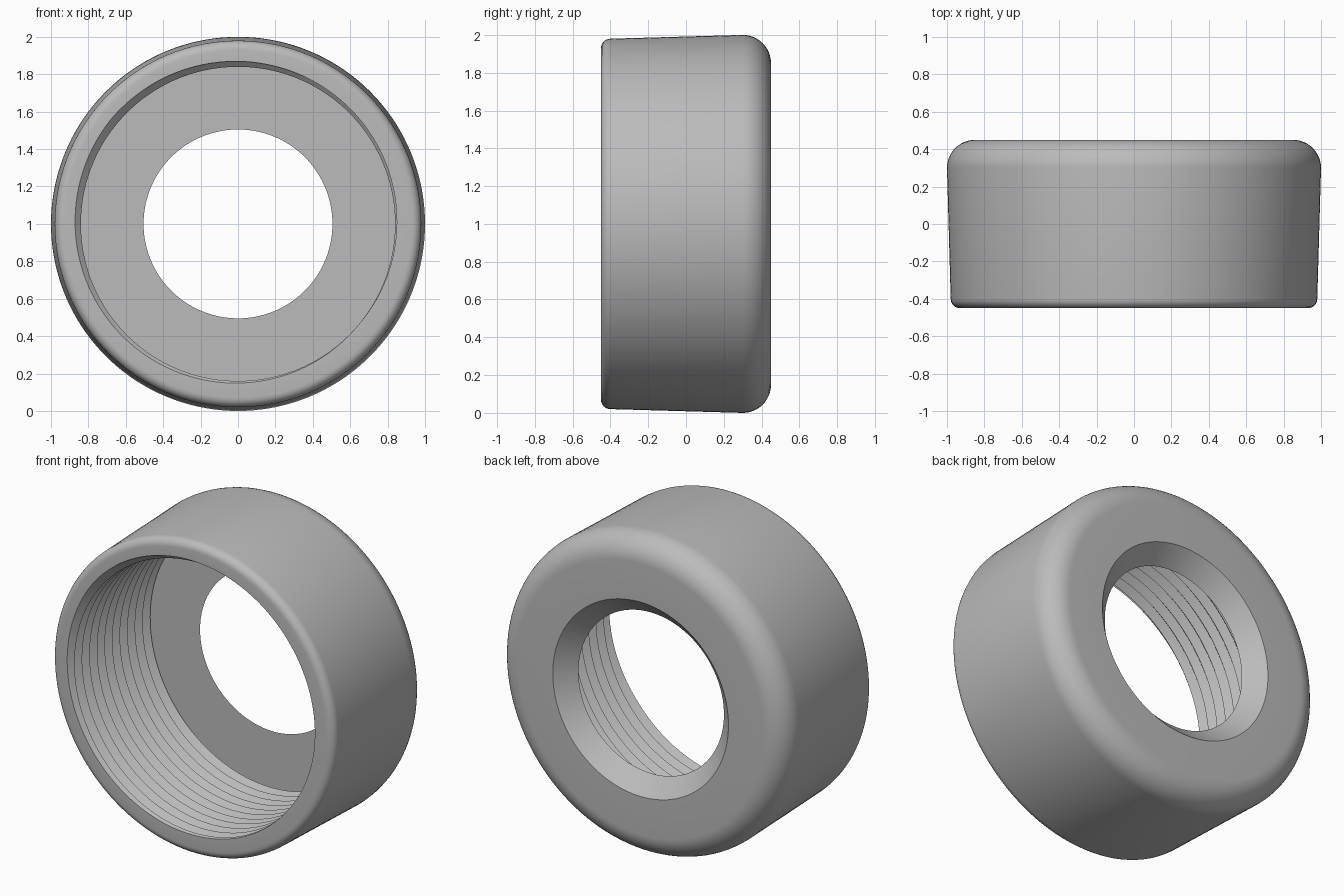
import bpy, bmesh
from math import sin, cos, pi, radians, ceil

cube = bpy.data.objects.get("Cube")
if cube:
    bpy.data.objects.remove(cube, do_unlink=True)

SIDES = 144
FRONT, BACK, FLOOR = -0.45, 0.45, 0.345
MINOR, MAJOR, PITCH = 0.84, 0.88, 0.075
START = radians(140)            # angle where the groove is deepest at the rim


def fillet(r, y, radius, a0, a1, steps):
    """Arc in the (radius, depth) plane."""
    angles = [radians(a0 + (a1 - a0) * i / steps) for i in range(steps + 1)]
    return [(r + radius * cos(a), y + radius * sin(a)) for a in angles]


def thread_radius(y, angle):
    """V-shaped right-hand thread."""
    phase = ((y - FRONT) / PITCH + (angle - START) / (2 * pi)) % 1
    return MINOR + (MAJOR - MINOR) * abs(1 - 2 * phase)


def thread_rows(angle):
    """Crest and root points from the rim to the floor, following the helix."""
    rows = []
    for k in range(-2, 2 * ceil((FLOOR - FRONT) / PITCH) + 4):
        y = FRONT + PITCH * (k / 2 - (angle - START) / (2 * pi))
        y = min(max(y, FRONT), FLOOR)
        rows.append((thread_radius(y, angle), y))
    return rows


# Outer wall from the chamfered hole, over the back edge, to the front rim
outer = [(0.505, FLOOR), (0.61, BACK)]
outer += fillet(0.85, 0.30, 0.15, 90, 0, 12)
outer += fillet(0.93, -0.40, 0.05, 0, -90, 6)

# Sweep the section around the axis
bm = bmesh.new()
columns = []
for i in range(SIDES + 1):
    a = 2 * pi * i / SIDES
    section = outer + thread_rows(a)
    columns.append([bm.verts.new((r * cos(a), y, 1 + r * sin(a))) for r, y in section])
for c, d in zip(columns, columns[1:]):
    for j in range(len(c)):
        k = (j + 1) % len(c)
        bm.faces.new((c[j], c[k], d[k], d[j]))
bmesh.ops.remove_doubles(bm, verts=bm.verts, dist=0.0001)
bmesh.ops.recalc_face_normals(bm, faces=bm.faces)

mesh = bpy.data.meshes.new("threaded_ring_cap")
bm.to_mesh(mesh)
bm.free()
cap = bpy.data.objects.new("threaded_ring_cap", mesh)
bpy.context.collection.objects.link(cap)

# Plain grey material
grey = bpy.data.materials.new("plain grey")
grey.use_nodes = True
colour = (0.5, 0.5, 0.5, 1)
grey.diffuse_color = colour
grey.node_tree.nodes["Principled BSDF"].inputs["Base Color"].default_value = colour
mesh.materials.append(grey)

# Smooth walls with sharp thread and chamfer edges
bpy.ops.object.select_all(action="DESELECT")
cap.select_set(True)
bpy.context.view_layer.objects.active = cap
bpy.ops.object.shade_smooth_by_angle(angle=radians(30))
